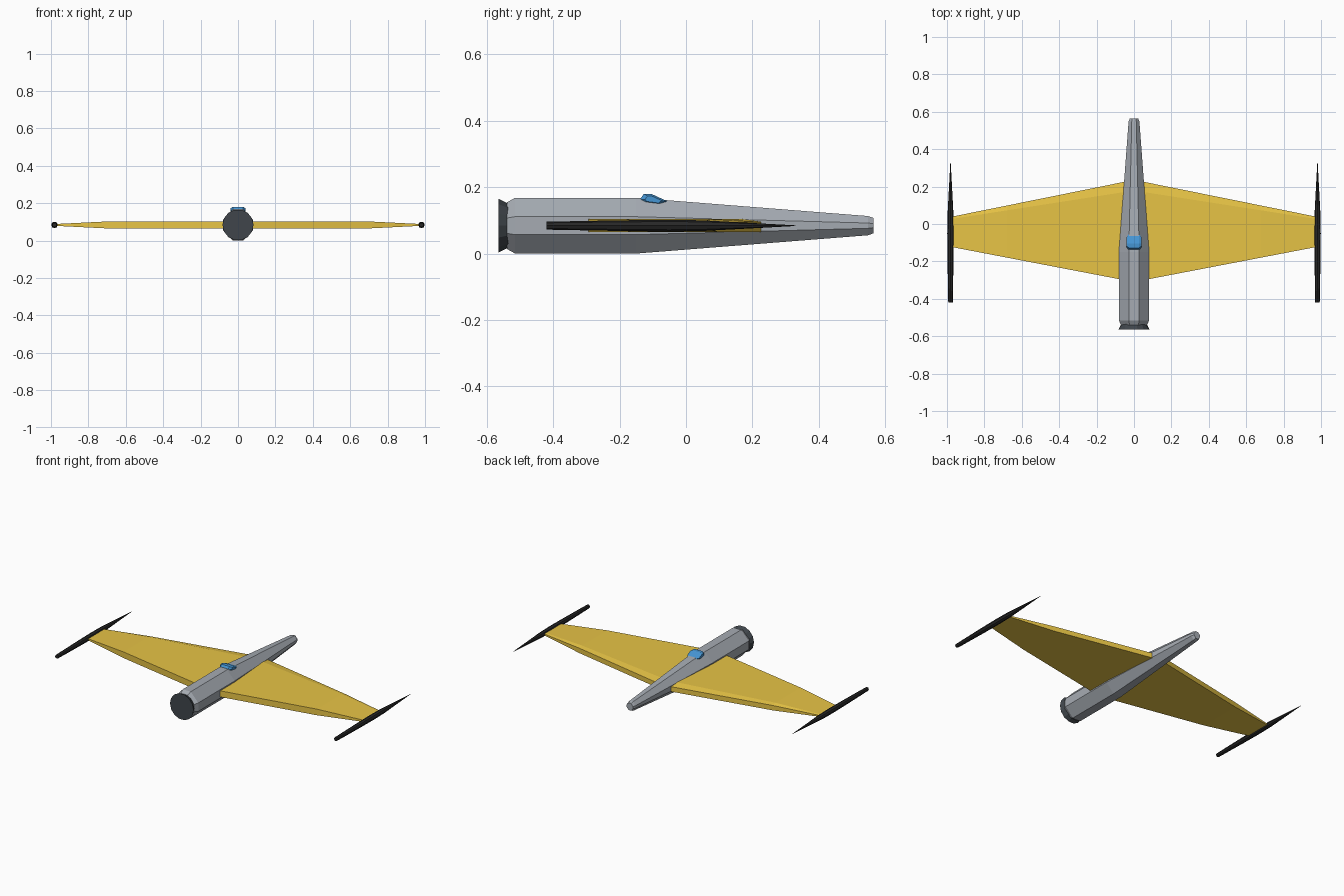
import bpy, bmesh, math

if "Cube" in bpy.data.objects:
    bpy.data.objects.remove(bpy.data.objects["Cube"])

ZC = 0.084  # height of the centre line


def material(name, rgb):
    m = bpy.data.materials.new(name)
    m.diffuse_color = (*rgb, 1)
    m.use_nodes = True
    m.node_tree.nodes["Principled BSDF"].inputs["Base Color"].default_value = m.diffuse_color
    return m


def loft(name, rings, mat=None):
    """Skin a closed solid through rings with equal point counts."""
    bm = bmesh.new()
    loops = [[bm.verts.new(p) for p in ring] for ring in rings]
    n = len(loops[0])
    for a, b in zip(loops, loops[1:]):
        for i in range(n):
            j = (i + 1) % n
            bm.faces.new((a[i], a[j], b[j], b[i]))
    bm.faces.new(loops[0])
    bm.faces.new(loops[-1])
    bmesh.ops.recalc_face_normals(bm, faces=bm.faces)
    me = bpy.data.meshes.new(name)
    bm.to_mesh(me)
    bm.free()
    ob = bpy.data.objects.new(name, me)
    bpy.context.collection.objects.link(ob)
    if mat:
        me.materials.append(mat)
    return ob


def octagon(y, rx, rz, fx, fz):
    """Eight-sided section: half sizes rx, rz and half flats fx, fz."""
    pts = [(rx, fz), (fx, rz), (-fx, rz), (-rx, fz),
           (-rx, -fz), (-fx, -rz), (fx, -rz), (rx, -fz)]
    return [(x, y, ZC + z) for x, z in pts]


def circle(y, r, n, x0=0.0, phase=0.0):
    return [(x0 + r * math.cos(phase + i * math.tau / n), y,
             ZC + r * math.sin(phase + i * math.tau / n)) for i in range(n)]


yellow = material("yellow", (0.8, 0.55, 0.06))
dark = material("dark", (0.05, 0.06, 0.07))
black = material("black", (0.02, 0.02, 0.02))
blue = material("blue", (0.06, 0.3, 0.65))
grey = material("grey", (0.38, 0.41, 0.45))

# Fuselage: straight rear, long tapered nose
loft("fuselage", [
    octagon(-0.54, 0.070, 0.070, 0.023, 0.023),
    octagon(-0.515, 0.081, 0.084, 0.028, 0.027),
    octagon(-0.15, 0.081, 0.084, 0.028, 0.027),
    octagon(0.548, 0.029, 0.029, 0.012, 0.008),
    octagon(0.565, 0.022, 0.023, 0.009, 0.006),
], grey)

# Flared rear nozzle
loft("nozzle", [circle(-0.565, 0.083, 14), circle(-0.535, 0.068, 14)], dark)


# Wing: blunt-edged sections, thinning towards the tips
def wing_section(x):
    t = abs(x) / 0.975
    rear, lead = -0.31 + 0.187 * t, 0.236 - 0.197 * t
    h = 0.0195 if t < 0.7 else 0.0195 - 0.0145 * ((t - 0.7) / 0.3)
    b = 0.045 * (1 - t) + 0.012
    return [(x, rear, ZC - h), (x, lead, ZC - h), (x, lead, ZC + h * 0.6),
            (x, lead - b, ZC + h), (x, rear, ZC + h)]


loft("wing", [wing_section(x) for x in (-0.975, -0.83, -0.68, 0, 0.68, 0.83, 0.975)], yellow)

# Slim booms on both wing tips
for side, label in ((-1, "left"), (1, "right")):
    loft(label + "_tip_boom", [
        circle(y, r, 8, side * 0.981) for y, r in
        ((-0.42, 0.012), (-0.2, 0.016), (-0.05, 0.0175), (0.05, 0.016), (0.2, 0.008), (0.33, 0.001))
    ], black)

# Canopy: side profile widest at the middle
profile = [(-0.139, 0.163), (-0.127, 0.180), (-0.105, 0.180),
           (-0.055, 0.157), (-0.072, 0.145), (-0.130, 0.153)]


def canopy_ring(x, s):
    return [(x, -0.1 + (y + 0.1) * s, 0.163 + (z - 0.163) * s) for y, z in profile]


loft("canopy", [canopy_ring(x, s) for x, s in ((-0.041, 0.6), (-0.028, 1), (0.028, 1), (0.041, 0.6))], blue)
